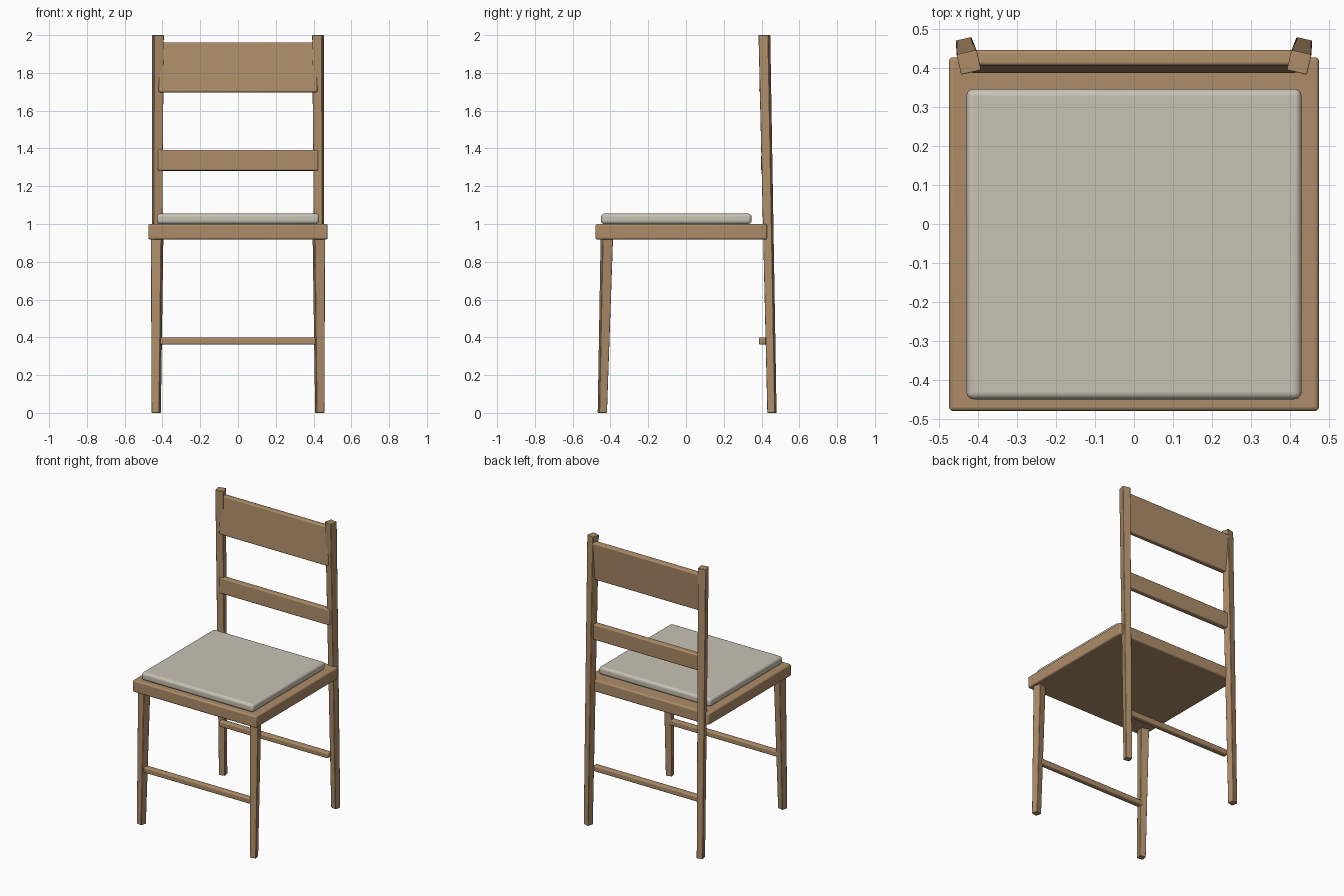
import bpy, bmesh, math
from mathutils import Vector, Matrix

if "Cube" in bpy.data.objects:
    bpy.data.objects.remove(bpy.data.objects["Cube"])


def material(name, color):
    m = bpy.data.materials.new(name)
    m.diffuse_color = (*color, 1)
    m.use_nodes = True
    m.node_tree.nodes["Principled BSDF"].inputs["Base Color"].default_value = m.diffuse_color
    return m


WOOD = material("wood", (0.42, 0.265, 0.14))
FABRIC = material("fabric", (0.58, 0.54, 0.46))


def finish(name, bm, mat, bevel, segments):
    bmesh.ops.recalc_face_normals(bm, faces=bm.faces)
    mesh = bpy.data.meshes.new(name)
    bm.to_mesh(mesh)
    bm.free()
    mesh.materials.append(mat)
    ob = bpy.data.objects.new(name, mesh)
    bpy.context.collection.objects.link(ob)
    mod = ob.modifiers.new("bevel", "BEVEL")
    mod.width, mod.segments = bevel, segments
    bpy.ops.object.select_all(action="DESELECT")
    ob.select_set(True)
    bpy.context.view_layer.objects.active = ob
    bpy.ops.object.shade_smooth_by_angle(angle=math.radians(35))
    return ob


def box(name, x, y, z, mat=WOOD, bevel=0.008, segments=3, tilt=0):
    """Box from (min, max) ranges, tilted about its own x axis."""
    bm = bmesh.new()
    bmesh.ops.create_cube(bm, size=1)
    centre = Vector([sum(r) / 2 for r in (x, y, z)])
    size = Vector([r[1] - r[0] for r in (x, y, z)])
    bmesh.ops.transform(bm, verts=bm.verts, matrix=Matrix.Translation(centre)
                        @ Matrix.Rotation(tilt, 4, "X") @ Matrix.Diagonal(size).to_4x4())
    return finish(name, bm, mat, bevel, segments)


def post(name, bottom, top, w0, w1, turn):
    """Tapered square post, twisted about z, between two end centres."""
    bm = bmesh.new()
    bmesh.ops.create_cube(bm, size=1)
    rot = Matrix.Rotation(turn, 3, "Z")
    for v in bm.verts:
        c, w = (Vector(top), w1) if v.co.z > 0 else (Vector(bottom), w0)
        v.co = c + rot @ Vector((v.co.x * w, v.co.y * w, 0))
    return finish(name, bm, WOOD, 0.003, 2)


# Seat frame and cushion
box("seat", (-0.475, 0.475), (-0.48, 0.428), (0.918, 1.0), bevel=0.01)
box("cushion", (-0.43, 0.43), (-0.45, 0.347), (1.0, 1.055), FABRIC, 0.018, 5)

# Legs: the rear pair continue up as back posts
turn = math.radians(13)
for s, side in ((-1, "left"), (1, "right")):
    post(f"front_leg_{side}", (s * 0.433, -0.443, 0), (s * 0.428, -0.419, 0.93),
         0.042, 0.056, s * turn)
    post(f"back_post_{side}", (s * 0.433, 0.455, 0), (s * 0.424, 0.415, 2.0),
         0.042, 0.053, -s * turn)

# Back slats
box("top_slat", (-0.42, 0.42), (0.397, 0.437), (1.696, 1.96), tilt=math.radians(-4.5))
box("lower_slat", (-0.425, 0.425), (0.398, 0.438), (1.282, 1.392), tilt=math.radians(-1))

# Stretchers
box("front_stretcher", (-0.42, 0.42), (-0.449, -0.411), (0.361, 0.4))
box("back_stretcher", (-0.42, 0.42), (0.386, 0.425), (0.361, 0.4))
